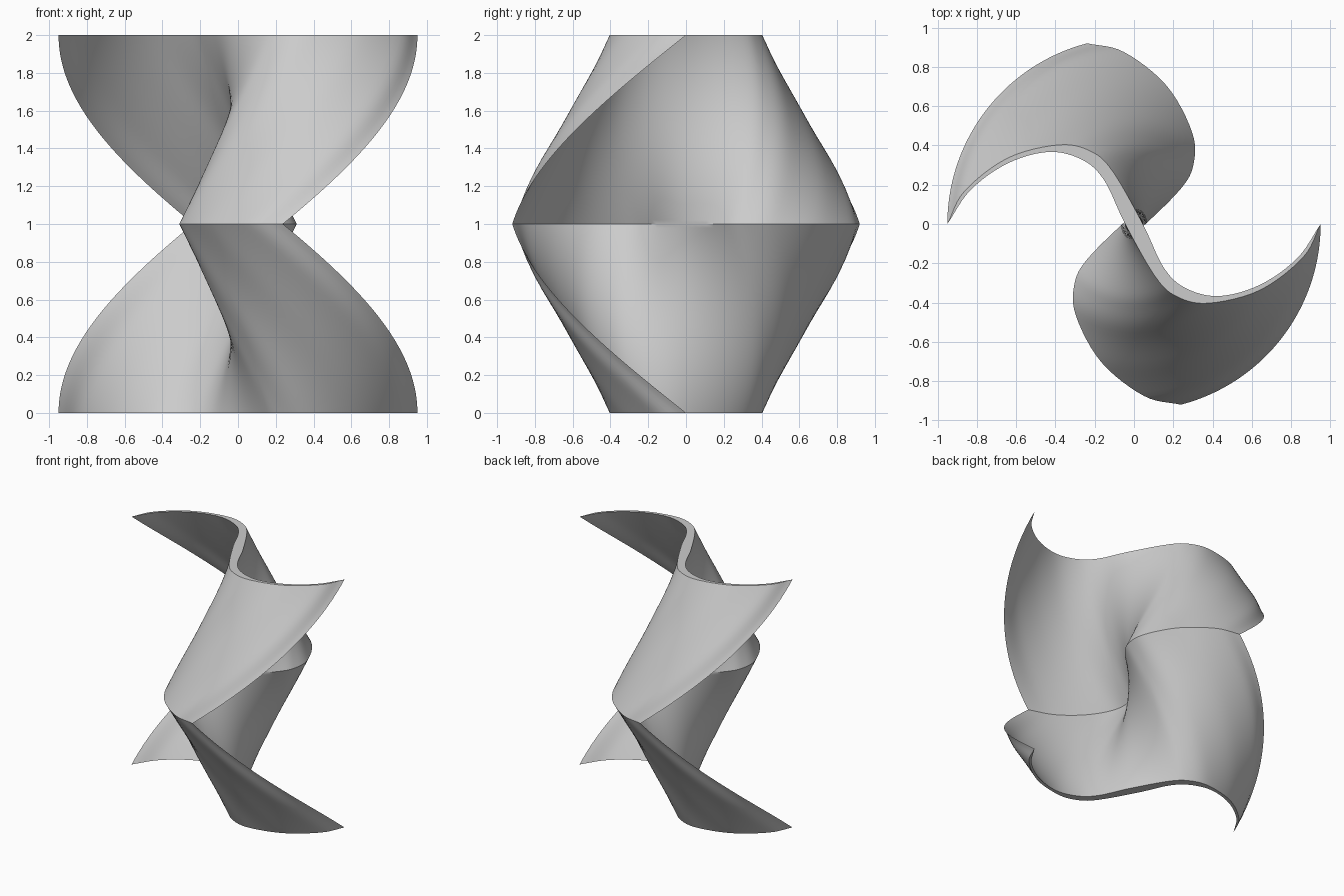
import bpy
import bmesh
import math
from mathutils import Matrix, Vector

cube = bpy.data.objects.get("Cube")
if cube:
    bpy.data.objects.remove(cube, do_unlink=True)

TWIST = math.radians(75.5)
HEIGHT = 2.0
LAYERS = 96          # even, so one ring falls on the central crease
STEPS = 6            # samples per span of the profile

# One edge of the S-shaped section, tip to tip; the other edge is its half turn
EDGE = [(-0.95, 0.0), (-0.86, 0.17), (-0.64, 0.337), (-0.38, 0.403), (-0.22, 0.37),
        (-0.11, 0.27), (0.045, 0.0), (0.15, -0.22), (0.26, -0.325), (0.43, -0.367),
        (0.64, -0.31), (0.83, -0.175)]


def spline(points, steps):
    """Smooth curve through the points, without its last point."""
    p = [Vector(q) for q in points]
    p = [2 * p[0] - p[1]] + p + [2 * p[-1] - p[-2]]
    out = []
    for a, b, c, d in zip(p, p[1:], p[2:], p[3:]):
        for i in range(steps):
            t = i / steps
            out.append(0.5 * (2 * b + (c - a) * t + (2 * a - 5 * b + 4 * c - d) * t * t
                              + (3 * b - a - 3 * c + d) * t ** 3))
    return out


half = spline(EDGE + [(0.95, 0.0)], STEPS)
section = half + [-q for q in half]

# Sweep the section: twist one way to mid height, then back again
bm = bmesh.new()
rings = []
for k in range(LAYERS + 1):
    z = HEIGHT * k / LAYERS
    turn = Matrix.Rotation(-TWIST * (1 - abs(z - 1)), 2)
    rings.append([bm.verts.new((*(turn @ q), z)) for q in section])
count = len(section)
for low, high in zip(rings, rings[1:]):
    for i in range(count):
        j = (i + 1) % count
        bm.faces.new((low[i], low[j], high[j], high[i]))
bm.faces.new(rings[0])
bm.faces.new(rings[-1])
bmesh.ops.recalc_face_normals(bm, faces=bm.faces)

mesh = bpy.data.meshes.new("twisted_rotor")
bm.to_mesh(mesh)
bm.free()
rotor = bpy.data.objects.new("twisted_rotor", mesh)
bpy.context.collection.objects.link(rotor)

# Plain light grey
grey = bpy.data.materials.new("light_grey")
grey.use_nodes = True
grey.diffuse_color = (0.6, 0.6, 0.6, 1)
grey.node_tree.nodes["Principled BSDF"].inputs["Base Color"].default_value = (0.6, 0.6, 0.6, 1)
mesh.materials.append(grey)

bpy.context.view_layer.objects.active = rotor
rotor.select_set(True)
bpy.ops.object.shade_smooth_by_angle(angle=math.radians(30))
